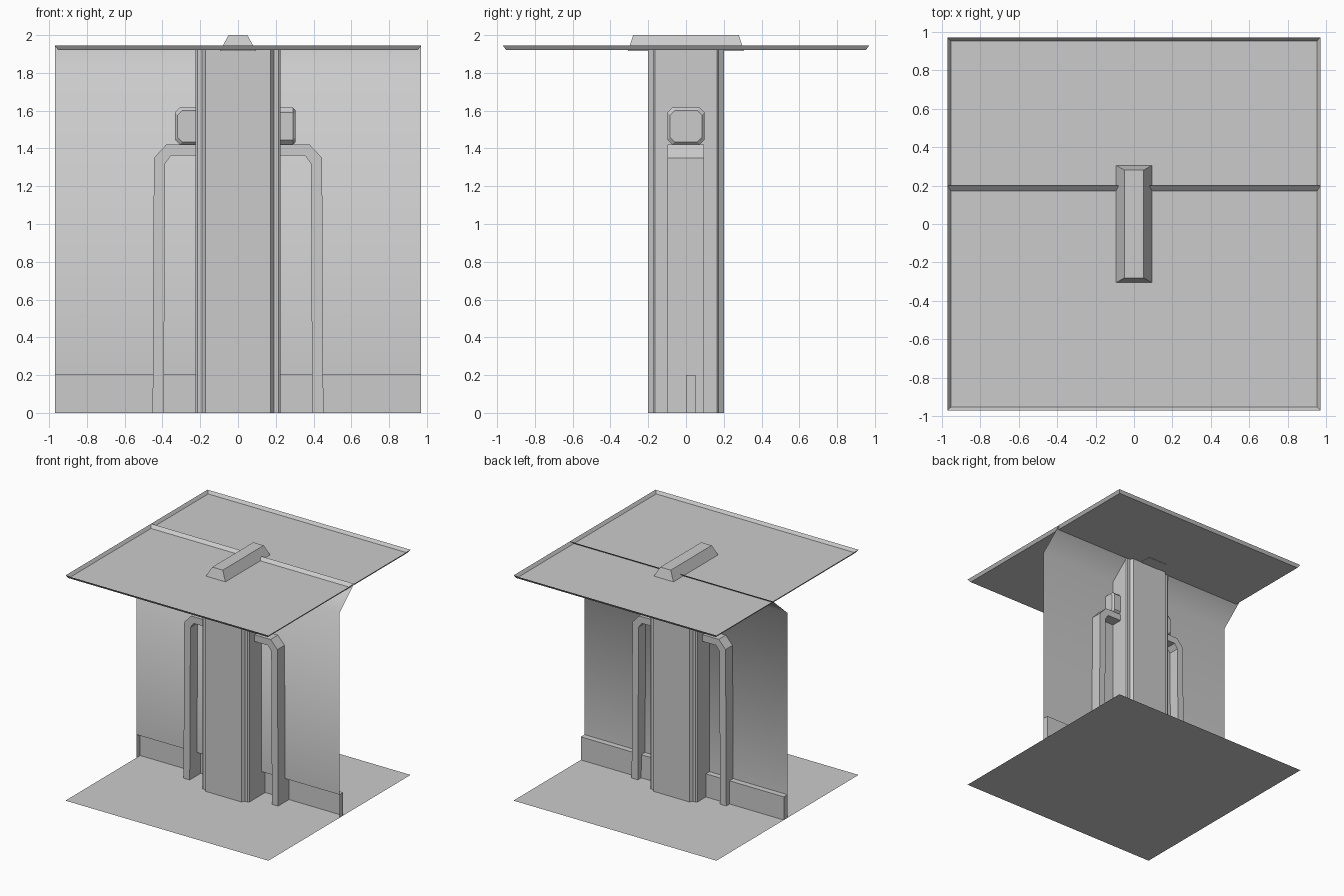
import bpy, bmesh

if "Cube" in bpy.data.objects:
    bpy.data.objects.remove(bpy.data.objects["Cube"])

W = 0.97      # half width of the room section
CEIL = 1.92   # ceiling height


def make(name, verts, faces, smooth=False):
    mesh = bpy.data.meshes.new(name)
    mesh.from_pydata(verts, [], faces)
    for p in mesh.polygons:
        p.use_smooth = smooth
    obj = bpy.data.objects.new(name, mesh)
    bpy.context.collection.objects.link(obj)
    return obj


def fix_normals(obj):
    bm = bmesh.new()
    bm.from_mesh(obj.data)
    bmesh.ops.recalc_face_normals(bm, faces=bm.faces)
    bm.to_mesh(obj.data)
    bm.free()
    return obj


def loft(name, rings, caps=True):
    """Skin a list of equal-length closed rings and cap the ends."""
    n, m = len(rings[0]), len(rings)
    verts = [v for r in rings for v in r]
    faces = [(k*n + i, k*n + (i+1) % n, (k+1)*n + (i+1) % n, (k+1)*n + i)
             for k in range(m-1) for i in range(n)]
    if caps:
        faces += [tuple(range(n)), tuple(range((m-1)*n, m*n))]
    return fix_normals(make(name, verts, faces))


def rect(x, y, z):
    return [(-x, -y, z), (x, -y, z), (x, y, z), (-x, y, z)]


def chamfered(h, c):
    """Square of half size h with corners cut by c."""
    a = h - c
    return [(-a, -h), (a, -h), (h, -a), (h, a), (a, h), (-a, h), (-h, a), (-h, -a)]


# Floor sheet
make("floor", rect(W, W, 0), [(0, 1, 2, 3)])

# Ceiling sheet with a rim flaring upwards
r = 0.018
make("ceiling", rect(W - r, W - r, CEIL) + rect(W, W, 1.945),
     [(0, 1, 2, 3)] + [(i, (i+1) % 4, (i+1) % 4 + 4, i + 4) for i in range(4)])

# Dividing wall, its top leaning back through the ceiling
profile = [(0, 0.2), (0, 1.77), (0.2, 1.945)]
make("wall", [(x, y, z) for y, z in profile for x in (-W, W)],
     [(0, 1, 3, 2), (2, 3, 5, 4)], smooth=True)

# Baseboard recess: open at the front, standing out at the back
b = 0.05
make("baseboard", [(x, y, z) for x in (-W, W) for y in (0, b) for z in (0, 0.2)],
     [(2, 6, 7, 3), (1, 3, 7, 5), (0, 2, 3, 1), (4, 5, 7, 6)])

# Central column with stepped corners
corner = [(0.172, 0.2), (0.19, 0.175), (0.214, 0.175), (0.225, 0.165)]
outline = (corner + [(x, -y) for x, y in reversed(corner)]
           + [(-x, -y) for x, y in corner] + [(-x, y) for x, y in reversed(corner)])
loft("column", [[(x, y, z) for x, y in outline] for z in (0, CEIL)])

# Bent side ducts
duct = [(0.2, 1.42), (0.38, 1.42), (0.445, 1.35), (0.452, 0),
        (0.393, 0), (0.386, 1.32), (0.355, 1.362), (0.2, 1.362)]
for side, s in (("left", -1), ("right", 1)):
    loft(side + "_duct", [[(s*x, y, z) for x, z in duct] for y in (-0.098, 0.096)])

# Chamfered boxes above the ducts: the right faces sideways, the left faces front
steps = [(-0.085, 0.084), (-0.07, 0.098), (0.07, 0.098), (0.085, 0.084)]
sections = [(d, chamfered(h, 0.025)) for d, h in steps]
loft("right_box", [[(0.22 + d, a, 1.518 + c) for a, c in ring] for d, ring in sections])
loft("left_box", [[(-0.235 + a, d, 1.518 + c) for a, c in ring] for d, ring in sections])

# Tapered cap on the ceiling
loft("roof_cap", [rect(0.095, 0.306, CEIL - 0.003), rect(0.05, 0.28, 2.0)])
